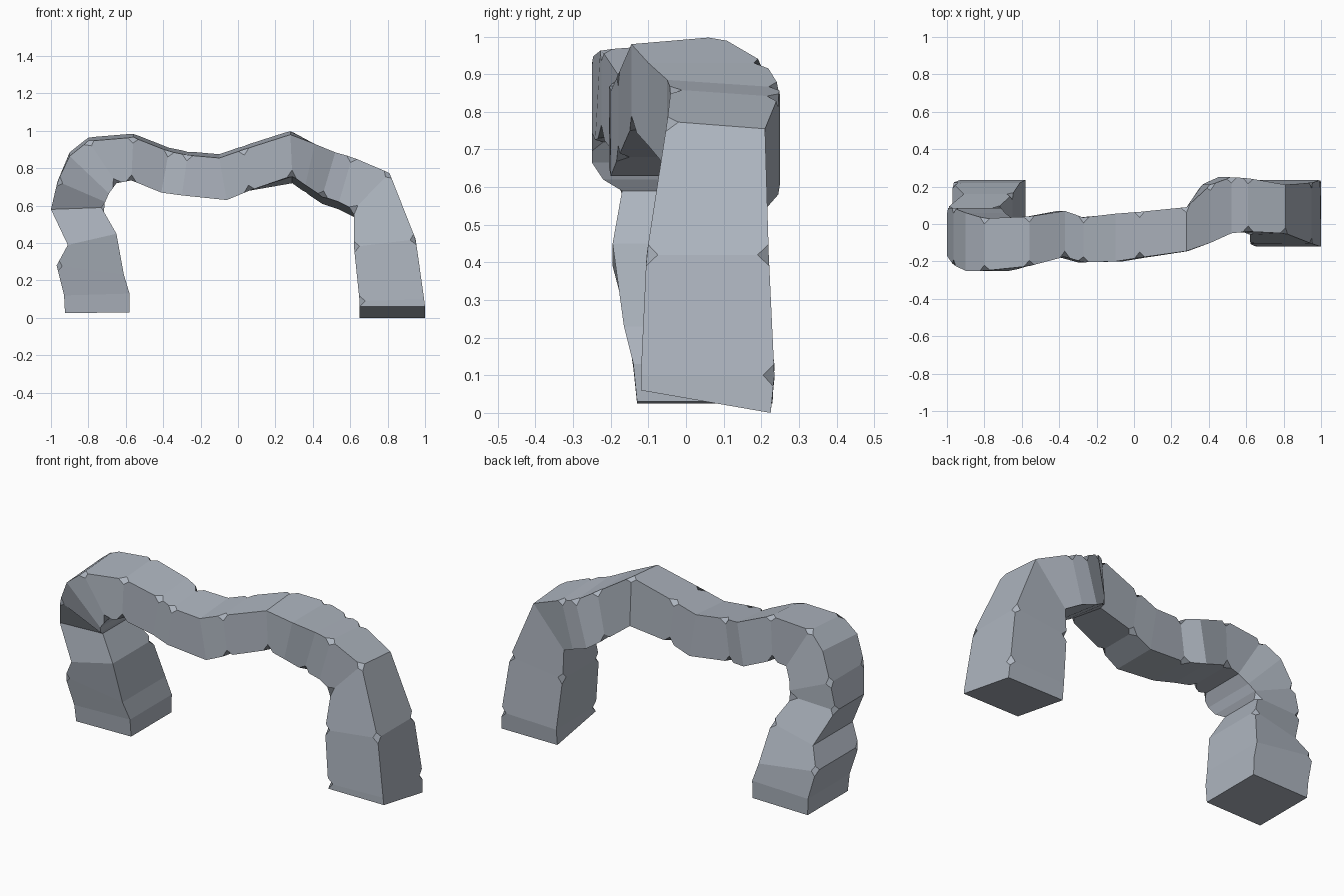
import bpy, bmesh, random

if "Cube" in bpy.data.objects:
    bpy.data.objects.remove(bpy.data.objects["Cube"])

random.seed(11)

# Stations from left foot to right foot: outer x, z, inner x, z, front y, back y
rings = [
    (-.925, .025, -.58, .03, -.13, .23),
    (-.93, .12, -.58, .13, -.14, .235),
    (-.97, .28, -.61, .23, -.165, .22),
    (-.91, .39, -.65, .45, -.195, .16),
    (-1.0, .58, -.73, .59, -.17, .085),
    (-.965, .73, -.71, .62, -.22, .085),
    (-.90, .865, -.69, .665, -.25, .06),
    (-.80, .945, -.65, .72, -.25, .03),
    (-.56, .965, -.57, .735, -.225, .04),
    (-.37, .89, -.41, .67, -.175, .07),
    (-.27, .87, -.30, .655, -.205, .035),
    (-.10, .855, -.06, .63, -.20, .055),
    (.03, .90, .06, .68, -.18, .065),
    (.28, .98, .29, .76, -.145, .09),
    (.41, .93, .36, .71, -.10, .21),
    (.52, .885, .45, .65, -.05, .25),
    (.61, .86, .54, .62, -.04, .245),
    (.81, .775, .62, .58, -.05, .21),
    (.95, .42, .62, .38, -.105, .22),
    (.995, .10, .65, .09, -.12, .235),
    (1.0, .06, .65, .06, -.12, .225),
]


def corners(ox, oz, ix, iz, yf, yb):
    """Four corners of one block; the crown rises and its underside sinks to the back."""
    rise = .02 if oz > .84 and ox < .4 else 0
    sink = .04 if ix > .25 and iz > .5 else 0
    if ox > .5 and oz > .7:     # right shoulder slopes back
        rise = -.02
    if iz < .08 and ix > 0:     # sloping right foot
        rise, sink = -.06, .06
    return ((ox, yf, oz), (ix, yf, iz), (ix, yb, iz - sink), (ox, yb, oz + rise))


# Four-sided stone arch lofted through the stations
bm = bmesh.new()
loops = [[bm.verts.new(p) for p in corners(*r)] for r in rings]
for a, b in zip(loops, loops[1:]):
    for i in range(4):
        j = (i + 1) % 4
        bm.faces.new((a[i], a[j], b[j], b[i]))
bm.faces.new(loops[0])
bm.faces.new(loops[-1][::-1])
bmesh.ops.recalc_face_normals(bm, faces=bm.faces)

# Chipped corners
chips = [v for ring in loops[2:-1] for v in ring if random.random() < .5]
bmesh.ops.bevel(bm, geom=chips, offset=.032, offset_type='OFFSET', segments=1,
                profile=.5, affect='VERTICES', clamp_overlap=True)
bmesh.ops.recalc_face_normals(bm, faces=bm.faces)

mesh = bpy.data.meshes.new("stone_arch")
bm.to_mesh(mesh)
bm.free()
arch = bpy.data.objects.new("stone_arch", mesh)
bpy.context.collection.objects.link(arch)

# Blue-grey stone
stone = bpy.data.materials.new("stone")
stone.diffuse_color = (.42, .46, .52, 1)
stone.use_nodes = True
stone.node_tree.nodes["Principled BSDF"].inputs["Base Color"].default_value = stone.diffuse_color
mesh.materials.append(stone)
